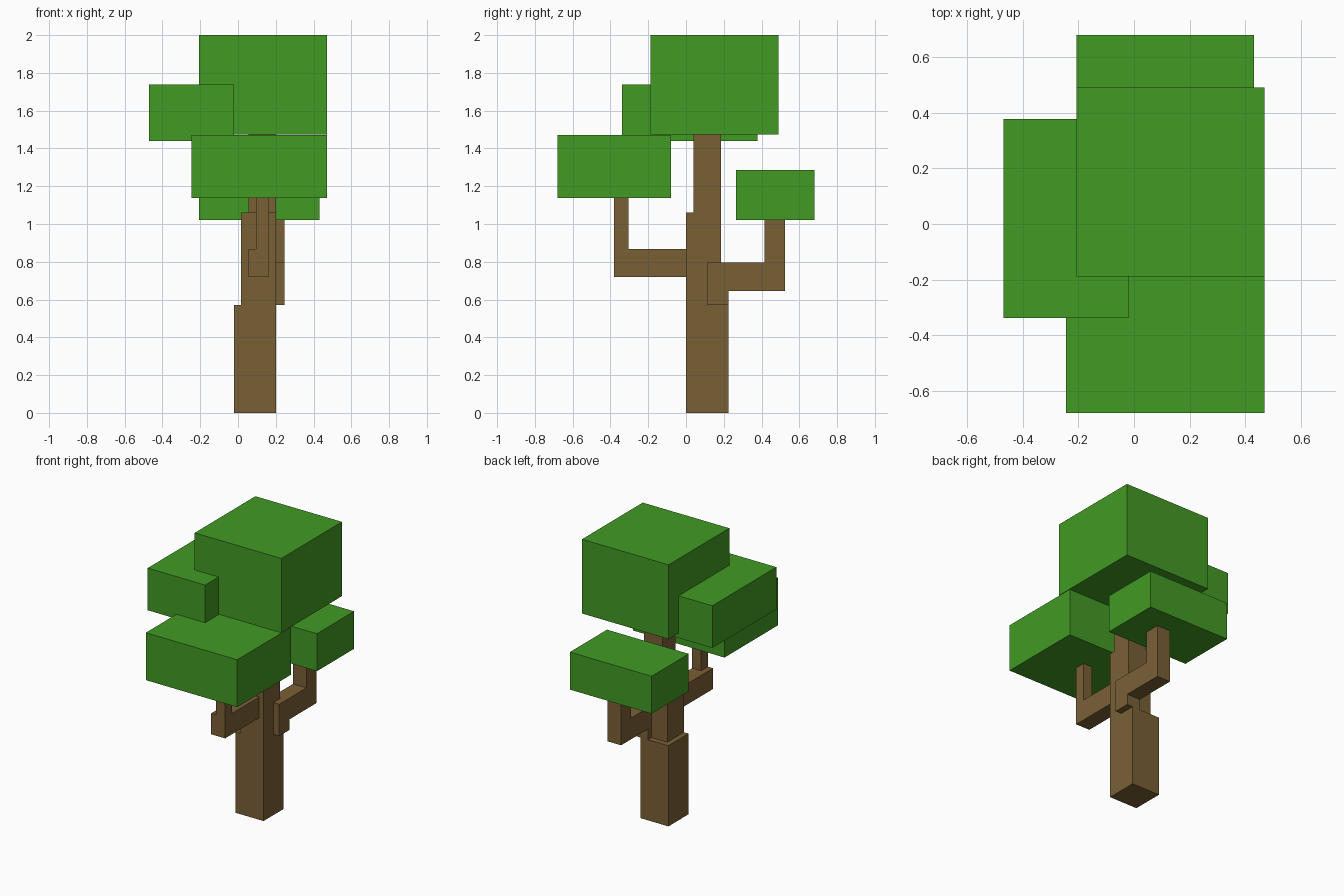
import bpy, bmesh

cube = bpy.data.objects.get("Cube")
if cube:
    bpy.data.objects.remove(cube, do_unlink=True)


def material(name, rgb):
    mat = bpy.data.materials.new(name)
    mat.use_nodes = True
    mat.diffuse_color = (*rgb, 1)
    mat.node_tree.nodes["Principled BSDF"].inputs["Base Color"].default_value = (*rgb, 1)
    return mat


BARK = material("bark brown", (0.195, 0.117, 0.037))
LEAF = material("leaf green", (0.054, 0.328, 0.017))


def extrude_profile(name, yz, x0, x1, mat):
    """Side profile of (y, z) points, extruded from x0 to x1."""
    bm = bmesh.new()
    face = bm.faces.new([bm.verts.new((x0, y, z)) for y, z in yz])
    ext = bmesh.ops.extrude_face_region(bm, geom=[face])
    verts = [g for g in ext["geom"] if isinstance(g, bmesh.types.BMVert)]
    bmesh.ops.translate(bm, verts=verts, vec=(x1 - x0, 0, 0))
    bmesh.ops.recalc_face_normals(bm, faces=bm.faces)
    mesh = bpy.data.meshes.new(name)
    bm.to_mesh(mesh)
    bm.free()
    mesh.materials.append(mat)
    obj = bpy.data.objects.new(name, mesh)
    bpy.context.collection.objects.link(obj)
    return obj


def box(name, x, y, z, mat):
    """Box from (min, max) ranges on each axis."""
    yz = [(y[0], z[0]), (y[1], z[0]), (y[1], z[1]), (y[0], z[1])]
    return extrude_profile(name, yz, x[0], x[1], mat)


# Trunk: three stacked, narrowing blocks
box("trunk_lower", (-0.02, 0.20), (0.0, 0.225), (0.0, 0.57), BARK)
box("trunk_middle", (0.017, 0.20), (0.0, 0.185), (0.57, 1.06), BARK)
box("trunk_upper", (0.055, 0.20), (0.04, 0.185), (1.06, 1.475), BARK)

# Front branch: arm and thinner upright
box("front_branch_arm", (0.055, 0.165), (-0.38, 0.0), (0.72, 0.867), BARK)
box("front_branch_upright", (0.095, 0.165), (-0.38, -0.305), (0.867, 1.14), BARK)

# Back branch: root, arm and upright in one stepped profile
extrude_profile("back_branch", [
    (0.11, 0.57), (0.225, 0.57), (0.225, 0.645), (0.525, 0.645),
    (0.525, 1.02), (0.415, 1.02), (0.415, 0.795), (0.11, 0.795)],
    0.14, 0.245, BARK)

# Foliage blocks
box("top_foliage", (-0.207, 0.47), (-0.188, 0.49), (1.475, 2.0), LEAF)
box("side_foliage", (-0.47, -0.02), (-0.338, 0.378), (1.44, 1.738), LEAF)
box("front_foliage", (-0.245, 0.47), (-0.68, -0.08), (1.137, 1.472), LEAF)
box("back_foliage", (-0.207, 0.432), (0.265, 0.68), (1.02, 1.285), LEAF)
